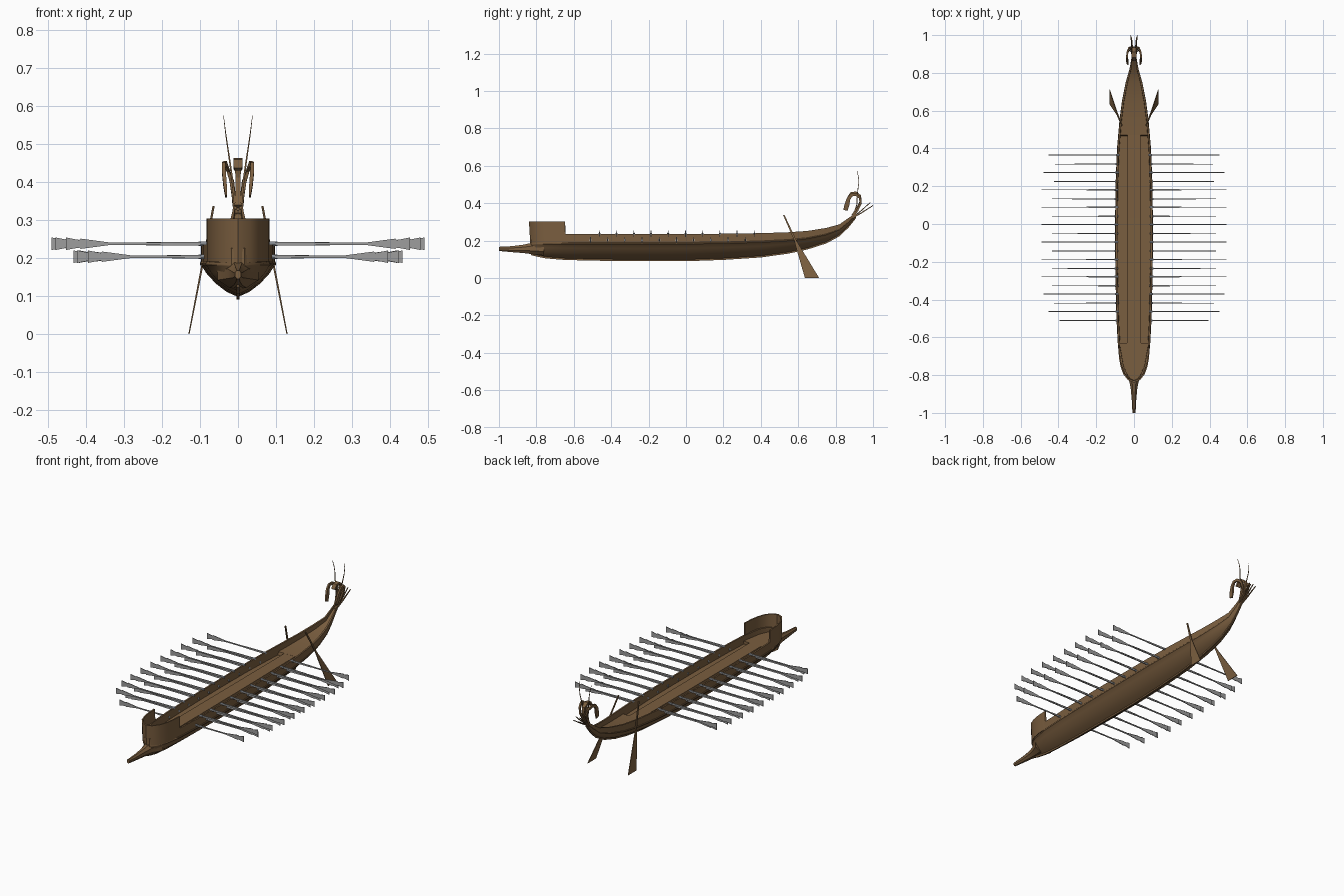
import bpy, bmesh, math
from mathutils import Vector


def material(name, rgb):
    m = bpy.data.materials.new(name)
    m.diffuse_color = (*rgb, 1)
    return m


WOOD = material("brown wood", (0.195, 0.112, 0.05))
GREY = material("grey oar", (0.34, 0.34, 0.34))
PALE = material("pale sleeve", (0.42, 0.45, 0.5))


def loft(bm, rings):
    """Skin a list of closed rings of equal length and cap the ends."""
    vs = [[bm.verts.new(p) for p in r] for r in rings]
    n = len(rings[0])
    for a, b in zip(vs, vs[1:]):
        for i in range(n):
            j = (i + 1) % n
            bm.faces.new((a[i], a[j], b[j], b[i]))
    bm.faces.new(vs[0])
    bm.faces.new(vs[-1])


def finish(name, bm, mat):
    bmesh.ops.recalc_face_normals(bm, faces=bm.faces)
    me = bpy.data.meshes.new(name)
    bm.to_mesh(me)
    bm.free()
    me.materials.append(mat)
    ob = bpy.data.objects.new(name, me)
    bpy.context.collection.objects.link(ob)
    return ob


# Hull stations: y, half width, keel z, wale z, rim z
STATIONS = [
    (-0.83, 0.018, 0.130, 0.178, 0.225), (-0.80, 0.045, 0.122, 0.180, 0.232),
    (-0.75, 0.067, 0.112, 0.181, 0.235), (-0.65, 0.085, 0.104, 0.181, 0.235),
    (-0.50, 0.093, 0.100, 0.181, 0.235), (-0.25, 0.099, 0.097, 0.181, 0.235),
    (0.00, 0.100, 0.097, 0.182, 0.235), (0.20, 0.098, 0.104, 0.185, 0.237),
    (0.40, 0.090, 0.117, 0.191, 0.240), (0.55, 0.077, 0.138, 0.200, 0.245),
    (0.65, 0.064, 0.160, 0.211, 0.252), (0.75, 0.044, 0.192, 0.232, 0.268),
    (0.82, 0.024, 0.230, 0.258, 0.287), (0.87, 0.015, 0.278, 0.300, 0.322),
    (0.91, 0.011, 0.328, 0.338, 0.350),
]


def station_at(y):
    for a, b in zip(STATIONS, STATIONS[1:]):
        if a[0] <= y <= b[0]:
            t = (y - a[0]) / (b[0] - a[0])
            return tuple(p + (q - p) * t for p, q in zip(a, b))


def hull_ring(y, w, keel, wale, rim):
    h = wale - keel
    inner = max(w - 0.011, w * 0.6)
    # the rowers' wells are sunk below the aft deck
    deck = 0.189 if y < 0.468 else wale + (rim - wale) * 0.27
    half = [(w * 0.30, keel + h * 0.16), (w * 0.58, keel + h * 0.41),
            (w * 0.83, keel + h * 0.73), (w * 0.96, wale - h * 0.03),
            (w, wale), (w, wale + h * 0.06),
            (w * 0.97, wale + h * 0.10), (w * 0.975, rim),
            (inner, rim), (inner * 0.98, deck)]
    right = [(x, y, z) for x, z in half]
    left = [(-x, y, z) for x, z in reversed(half)]
    return [(0, y, keel)] + right + [(0, y, deck)] + left


bm = bmesh.new()
loft(bm, [hull_ring(*s) for s in sorted(STATIONS + [station_at(0.466), station_at(0.47)])])
finish("hull", bm, WOOD)

# Keel strip under the hull
bm = bmesh.new()
loft(bm, [[(-0.004, y, k - 0.007), (0.004, y, k - 0.007), (0.004, y, k + 0.02), (-0.004, y, k + 0.02)]
          for y, w, k, _, _ in STATIONS])
finish("keel", bm, WOOD)

# Raised gangway joining the foredeck to the aft deck
bm = bmesh.new()
loft(bm, [[(-w, y, 0.18), (w, y, 0.18), (w, y, z), (-w, y, z)]
          for y, w, z in ((-0.64, 0.037, 0.206), (0.0, 0.036, 0.206), (0.47, 0.034, 0.2075))])
finish("gangway", bm, WOOD)

# Ram: tapering eight-sided beak
bm = bmesh.new()
rings = []
for y, hw, lo, hi in ((-1.0, 0.009, 0.144, 0.168), (-0.93, 0.013, 0.137, 0.172),
                      (-0.87, 0.019, 0.132, 0.180), (-0.82, 0.030, 0.125, 0.192),
                      (-0.76, 0.058, 0.118, 0.194)):
    c, r = (lo + hi) / 2, (hi - lo) / 2
    rings.append([(hw * math.cos(a), y, c + r * math.sin(a))
                  for a in (math.tau * (i + 0.5) / 8 for i in range(8))])
loft(bm, rings)
finish("ram", bm, WOOD)

# Forecastle: curved screen open towards the stern
bm = bmesh.new()
half = [(0.083, -0.643), (0.080, -0.70), (0.071, -0.75), (0.056, -0.79), (0.032, -0.82)]
path = half + [(0, -0.833)] + [(-x, y) for x, y in reversed(half)]
rings = []
for x, y in path:
    d = Vector((-x, -0.68 - y)) if y < -0.68 else Vector((-x, 0))
    d = d.normalized() * 0.007
    rings.append([(x, y, 0.19), (x + d.x, y + d.y, 0.19),
                  (x + d.x, y * 1.005 + d.y, 0.303), (x, y * 1.008, 0.303)])
loft(bm, rings)
finish("forecastle_screen", bm, WOOD)

# Foredeck
bm = bmesh.new()
loft(bm, [[(x * 0.94, y + (0.012 if y > -0.65 else 0), z) for x, y in path] for z in (0.186, 0.206)])
finish("foredeck", bm, WOOD)


def ribbon(name, pts, widths, thick):
    """Flat strip swept along a path that mostly lies in the yz plane."""
    bm = bmesh.new()
    pts = [Vector(p) for p in pts]
    rings = []
    for i, p in enumerate(pts):
        t = pts[min(i + 1, len(pts) - 1)] - pts[max(i - 1, 0)]
        n = Vector((0, -t.z, t.y)).normalized() * thick[i] / 2
        s = Vector((widths[i] / 2, 0, 0))
        rings.append([p + s + n, p - s + n, p - s - n, p + s - n])
    loft(bm, rings)
    finish(name, bm, WOOD)


# Stern ornament: curled plumes, tall spikes and trailing spikes
CURL = [(0.89, 0.325), (0.915, 0.36), (0.934, 0.40), (0.930, 0.430),
        (0.908, 0.447), (0.884, 0.444), (0.869, 0.423), (0.860, 0.39), (0.852, 0.362)]
ribbon("centre_plume", [(0, y, z + 0.010) for y, z in CURL[:7]],
       [0.018, 0.012, 0.012, 0.018, 0.024, 0.024, 0.022], [0.012] * 7)
for s, side in ((1, "right"), (-1, "left")):
    xs = [0.008, 0.012, 0.018, 0.026, 0.034, 0.038, 0.037, 0.034, 0.031]
    ribbon(side + "_plume", [(s * x, y, z) for x, (y, z) in zip(xs, CURL)],
           [0.009, 0.008, 0.008, 0.008, 0.009, 0.009, 0.010, 0.009, 0.005],
           [0.010, 0.011, 0.012, 0.013, 0.015, 0.017, 0.020, 0.026, 0.022])
    ribbon(side + "_tall_spike",
           [(s * 0.006, 0.89, 0.325), (s * 0.013, 0.913, 0.39), (s * 0.021, 0.916, 0.45),
            (s * 0.030, 0.924, 0.51), (s * 0.034, 0.922, 0.54), (s * 0.038, 0.914, 0.574)],
           [0.007, 0.005, 0.004, 0.003, 0.002, 0.001], [0.005, 0.005, 0.004, 0.003, 0.003, 0.002])
    ribbon(side + "_trailing_spike",
           [(s * 0.006, 0.88, 0.315), (s * 0.012, 0.94, 0.350), (s * 0.017, 1.0, 0.388)],
           [0.009, 0.007, 0.003], [0.007, 0.006, 0.004])
    ribbon(side + "_upper_trailing_spike",
           [(s * 0.004, 0.89, 0.322), (s * 0.009, 0.94, 0.363), (s * 0.012, 0.985, 0.404)],
           [0.008, 0.006, 0.003], [0.006, 0.005, 0.004])

    # Steering oar: slim shaft widening into a flat blade
    bm = bmesh.new()
    rings = []
    for x, y, z, w, t in ((0.064, 0.523, 0.337, 0.008, 0.006), (0.090, 0.585, 0.20, 0.012, 0.005),
                          (0.097, 0.600, 0.165, 0.024, 0.005), (0.129, 0.674, 0.0, 0.076, 0.003)):
        rings.append([(s * (x + a * t / 2), y + b * w / 2, z)
                      for a, b in ((-1, -1), (1, -1), (1, 1), (-1, 1))])
    loft(bm, rings)
    finish(side + "_steering_oar", bm, WOOD)

    # Two staggered banks of ten rowing oars with flared blades
    oars, sleeves = bmesh.new(), bmesh.new()
    for bank, (y0, z, reach) in enumerate(((0.365, 0.237, 0.49), (0.317, 0.203, 0.433))):
        for i in range(10):
            y = y0 - 0.092 * i
            end = reach
            if i in (0, 9):
                end -= 0.038 if (bank == 0 or i == 9) else 0.015
            elif i in (1, 8):
                end -= 0.01
            # distance from tip, half height, half thickness
            prof = [(end - 0.082, 0.005, 0.003), (0.25, 0.004, 0.003), (0.235, 0.0033, 0.0022),
                    (0.115, 0.0033, 0.002), (0.038, 0.0135, 0.0018), (0.034, 0.010, 0.0018),
                    (0.028, 0.011, 0.0018), (0.0, 0.0165, 0.0018)]
            loft(oars, [[(s * (end - d), y + b * t, z + a * h)
                         for a, b in ((-1, -1), (1, -1), (1, 1), (-1, 1))] for d, h, t in prof])
            w = station_at(y)[1] * 0.975
            loft(sleeves, [[(s * x, y + 0.006 * math.cos(a), z + 0.006 * math.sin(a))
                            for a in (math.tau * k / 8 + math.pi / 8 for k in range(8))]
                           for x in (w - 0.012, w + 0.007)])
    finish(side + "_rowing_oars", oars, GREY)
    finish(side + "_oar_sleeves", sleeves, PALE)

# Smooth curved surfaces while keeping the edges crisp
for ob in bpy.context.collection.objects:
    ob.select_set(True)
    bpy.context.view_layer.objects.active = ob
bpy.ops.object.shade_smooth_by_angle(angle=math.radians(32))
